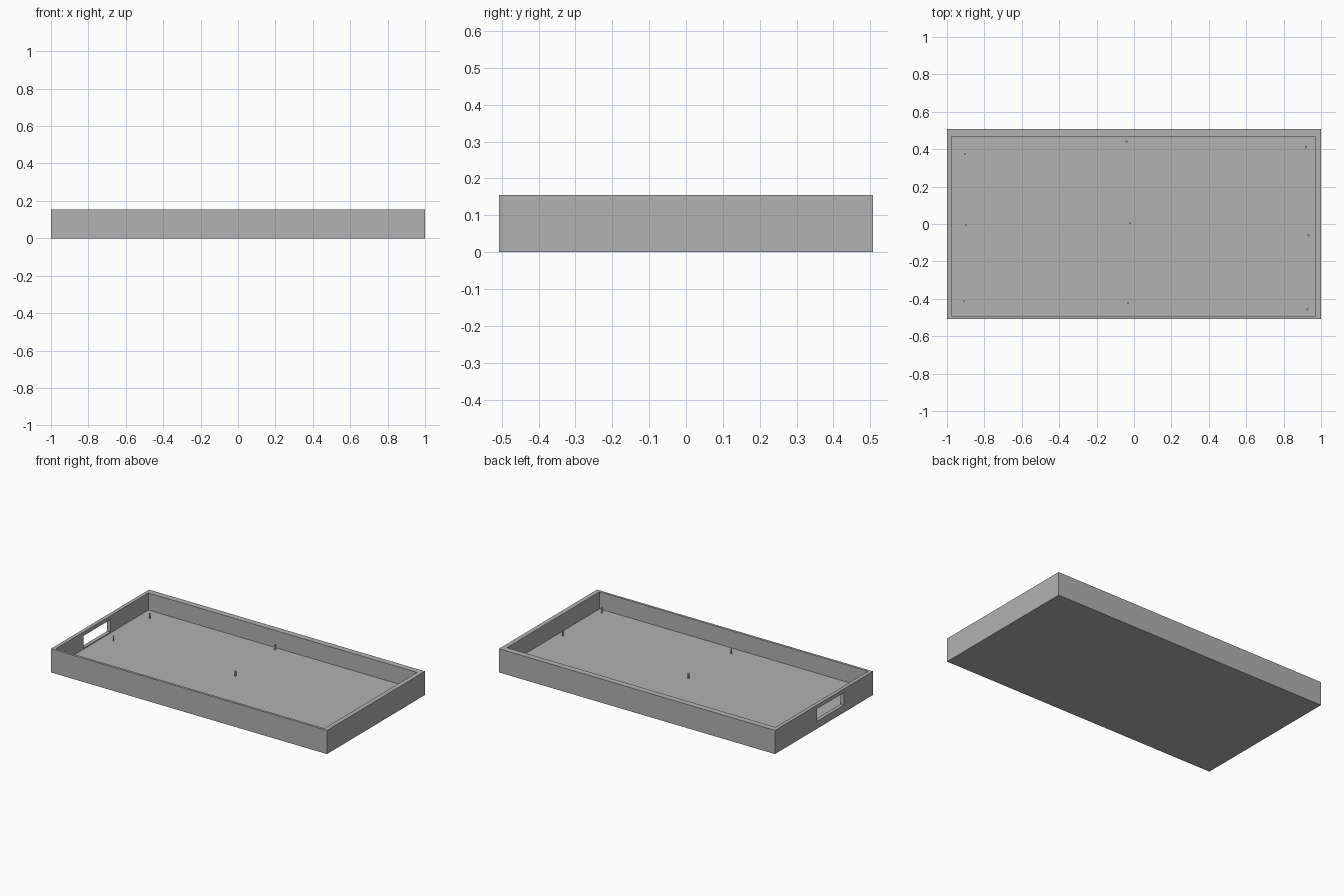
import bpy

if "Cube" in bpy.data.objects:
    bpy.data.objects.remove(bpy.data.objects["Cube"])

grey = bpy.data.materials.new("plain_grey")
grey.diffuse_color = (0.445, 0.445, 0.445, 1)
grey.use_nodes = True
grey.node_tree.nodes["Principled BSDF"].inputs["Base Color"].default_value = grey.diffuse_color


def box(name, x0, x1, y0, y1, z0, z1):
    """Box between two corners."""
    bpy.ops.mesh.primitive_cube_add(
        size=1, location=((x0 + x1) / 2, (y0 + y1) / 2, (z0 + z1) / 2))
    ob = bpy.context.object
    ob.name = name
    ob.scale = (x1 - x0, y1 - y0, z1 - z0)
    bpy.ops.object.transform_apply(location=False, rotation=False, scale=True)
    ob.data.materials.append(grey)
    return ob


def cut(target, cutter):
    """Subtract the cutter, then remove it."""
    mod = target.modifiers.new("cut", "BOOLEAN")
    mod.operation = "DIFFERENCE"
    mod.solver = "EXACT"
    mod.object = cutter
    bpy.context.view_layer.objects.active = target
    bpy.ops.object.modifier_apply(modifier=mod.name)
    bpy.data.objects.remove(cutter)


FLOOR, TOP = 0.043, 0.155

# Tray: solid block hollowed out, with a slot through the left wall
tray = box("tray", -1, 1, -0.507, 0.507, 0, TOP)
cut(tray, box("cavity_cutter", -0.976, 0.97, -0.491, 0.467, FLOOR, 0.3))
cut(tray, box("slot_cutter", -1.1, -0.9, -0.207, 0.075, 0.049, 0.130))

# Standing pegs: three loose columns, (x, y, radius)
pegs = [(-0.904, 0.376, 0.0045), (-0.898, -0.006, 0.0045), (-0.909, -0.413, 0.0045),
        (-0.040, 0.440, 0.006), (-0.021, 0.004, 0.005), (-0.032, -0.423, 0.005),
        (0.920, 0.410, 0.006), (0.933, -0.060, 0.006), (0.928, -0.456, 0.006)]
for i, (x, y, r) in enumerate(pegs):
    z0, z1 = FLOOR - 0.005, 0.076
    bpy.ops.mesh.primitive_cylinder_add(
        vertices=16, radius=r, depth=z1 - z0, location=(x, y, (z0 + z1) / 2))
    peg = bpy.context.object
    peg.name = f"peg_{i + 1}"
    peg.data.materials.append(grey)
    bpy.ops.object.shade_smooth_by_angle()
